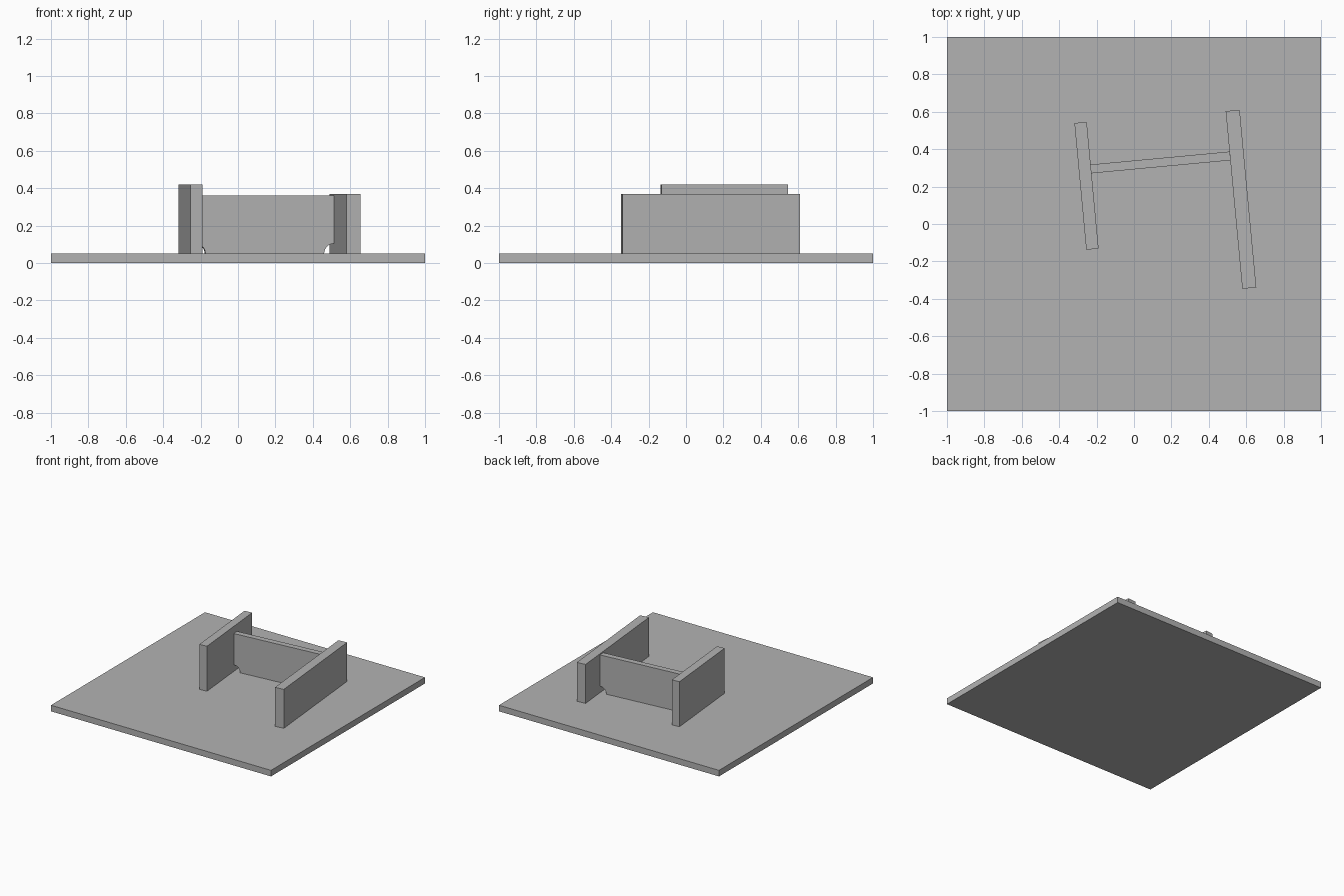
import bpy
import math

cube = bpy.data.objects.get("Cube")
if cube:
    bpy.data.objects.remove(cube, do_unlink=True)

grey = bpy.data.materials.new("plain grey")
grey.use_nodes = True
grey.diffuse_color = (0.45, 0.45, 0.45, 1)
grey.node_tree.nodes["Principled BSDF"].inputs["Base Color"].default_value = grey.diffuse_color

BASE_TOP = 0.05
SKEW = math.radians(5.35)


def box(name, x, y, width, length, bottom, top, angle=0.0):
    """Upright box given by its plan centre, plan size and height range."""
    bpy.ops.mesh.primitive_cube_add(size=1)
    ob = bpy.context.object
    ob.name = name
    ob.scale = (width, length, top - bottom)
    ob.location = (x, y, (bottom + top) / 2)
    ob.rotation_euler.z = angle
    ob.data.materials.append(grey)
    return ob


# Square base plate and the two parallel upright plates
box("base_plate", 0, 0, 2, 2, 0, BASE_TOP)
box("right_plate", -0.254, 0.204, 0.066, 0.68, BASE_TOP, 0.42, SKEW)
box("left_plate", 0.572, 0.132, 0.075, 0.954, BASE_TOP, 0.37, SKEW)


def web_plate(half, height, thick, radius, steps=12):
    """Cross plate with a quarter-round relief in each lower corner."""
    arc = [(radius * math.cos(a), radius * math.sin(a))
           for a in (math.pi / 2 * i / steps for i in range(steps + 1))]
    profile = [(half - u, v) for u, v in arc]
    profile += [(half, height), (-half, height)]
    profile += [(u - half, v) for u, v in reversed(arc)]
    n = len(profile)
    verts = [(x, y, z) for y in (-thick / 2, thick / 2) for x, z in profile]
    faces = [list(range(n)), list(range(2 * n - 1, n - 1, -1))]
    faces += [(i, i + n, (i + 1) % n + n, (i + 1) % n) for i in range(n)]
    mesh = bpy.data.meshes.new("cross_plate")
    mesh.from_pydata(verts, [], faces)
    mesh.materials.append(grey)
    ob = bpy.data.objects.new("cross_plate", mesh)
    bpy.context.collection.objects.link(ob)
    return ob


# Cross plate joining the uprights
web = web_plate(0.373, 0.31, 0.047, 0.054)
web.location = (0.141, 0.329, BASE_TOP)
web.rotation_euler.z = SKEW
